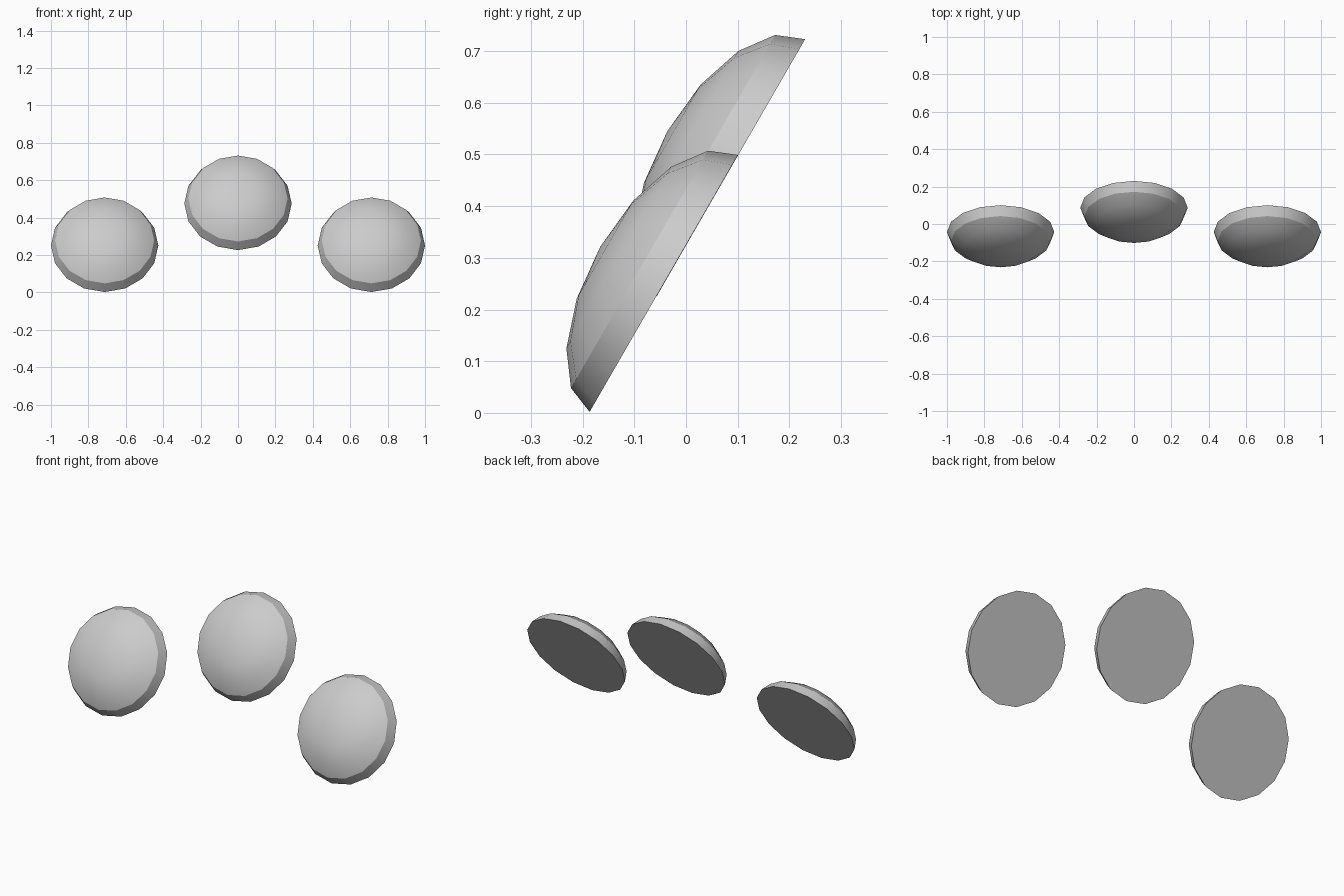
import bpy, bmesh
from math import radians
from mathutils import Matrix

if "Cube" in bpy.data.objects:
    bpy.data.objects.remove(bpy.data.objects["Cube"])

RADIUS, HEIGHT, TILT = 0.287, 0.142, radians(60)


def pad(name, x, y, z):
    # flattened half sphere with a flat closed back, tilted up and forward
    bm = bmesh.new()
    bmesh.ops.create_uvsphere(bm, u_segments=16, v_segments=8, radius=1)
    lower = [v for v in bm.verts if v.co.z < -0.01]
    bmesh.ops.delete(bm, geom=lower, context='VERTS')
    rim = [e for e in bm.edges if e.is_boundary]
    bmesh.ops.holes_fill(bm, edges=rim, sides=0)
    bm.transform(Matrix.Diagonal((RADIUS, RADIUS, HEIGHT, 1)))
    bmesh.ops.recalc_face_normals(bm, faces=bm.faces)
    mesh = bpy.data.meshes.new(name)
    bm.to_mesh(mesh)
    bm.free()

    ob = bpy.data.objects.new(name, mesh)
    bpy.context.collection.objects.link(ob)
    ob.location = (x, y, z)
    ob.rotation_euler = (TILT, 0, 0)

    # smooth dome, crisp rim band and back
    bpy.ops.object.select_all(action='DESELECT')
    ob.select_set(True)
    bpy.context.view_layer.objects.active = ob
    bpy.ops.object.shade_smooth_by_angle(angle=radians(30))


# two side pads low and forward, the middle pad raised along the same slope
pad("left_pad", -0.713, -0.043, 0.2505)
pad("right_pad", 0.713, -0.043, 0.2505)
pad("middle_pad", 0, 0.087, 0.4745)
